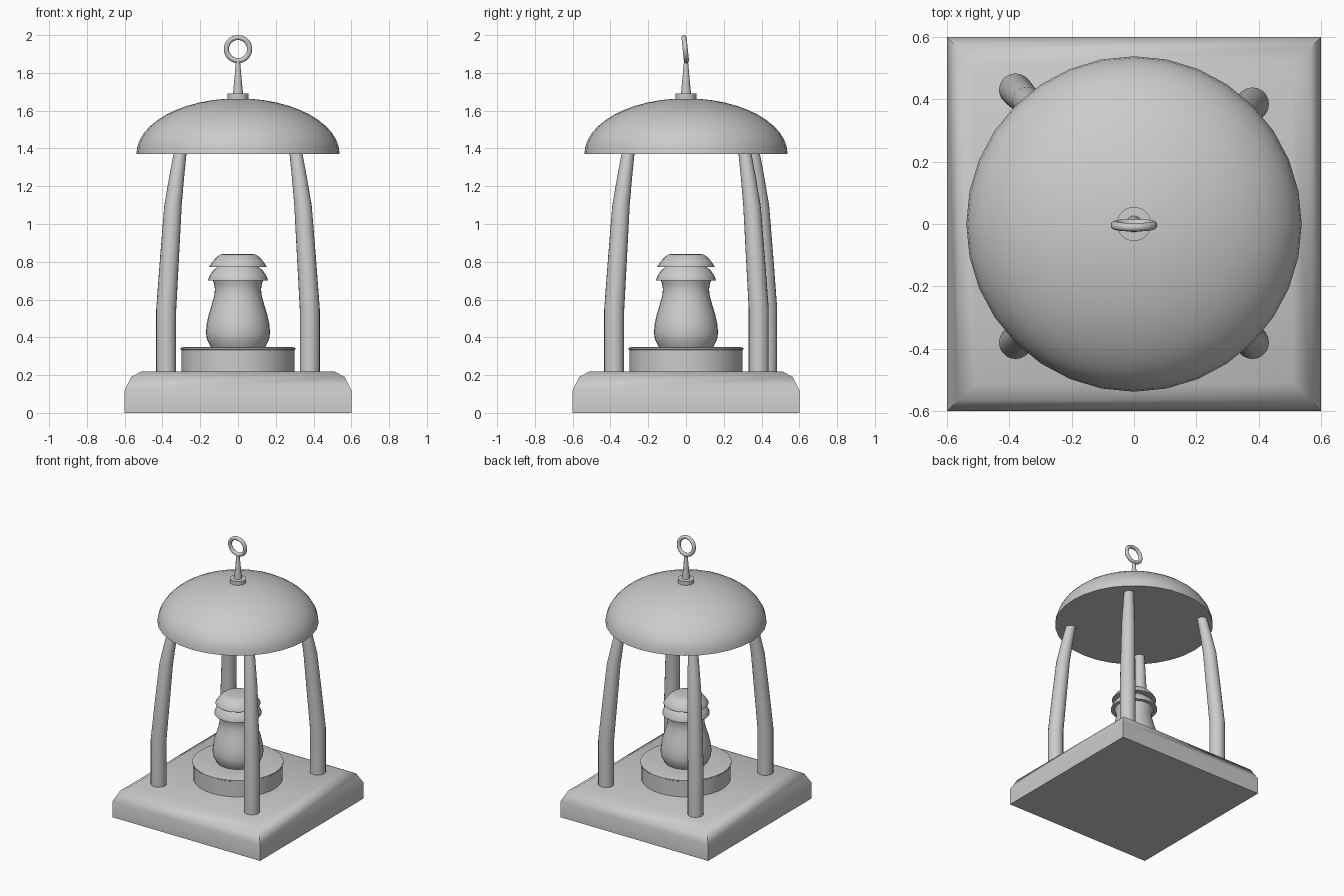
import bpy, bmesh, math
from mathutils import Vector

if "Cube" in bpy.data.objects:
    bpy.data.objects.remove(bpy.data.objects["Cube"])


def finish(bm, name, angle=40):
    bmesh.ops.recalc_face_normals(bm, faces=bm.faces)
    me = bpy.data.meshes.new(name)
    bm.to_mesh(me)
    bm.free()
    ob = bpy.data.objects.new(name, me)
    bpy.context.collection.objects.link(ob)
    bpy.ops.object.select_all(action='DESELECT')
    ob.select_set(True)
    bpy.context.view_layer.objects.active = ob
    bpy.ops.object.shade_smooth_by_angle(angle=math.radians(angle))
    return ob


def loft(name, rings, n=32, turn=0.0, angle=40):
    """Capped tube through rings given as (centre, radius)."""
    bm = bmesh.new()
    loops = []
    for c, r in rings:
        loops.append([bm.verts.new(Vector(c) + Vector((
            r * math.cos(turn + math.tau * i / n),
            r * math.sin(turn + math.tau * i / n), 0))) for i in range(n)])
    for a, b in zip(loops, loops[1:]):
        for i in range(n):
            j = (i + 1) % n
            bm.faces.new((a[i], a[j], b[j], b[i]))
    bm.faces.new(loops[0])
    bm.faces.new(loops[-1])
    return finish(bm, name, angle)


def lathe(name, profile, **kw):
    return loft(name, [((0, 0, z), r) for r, z in profile], **kw)


# Square base with a chamfered upper edge
s = math.sqrt(2)
lathe("base", [(h * s, z) for h, z in
      [(0.6, 0), (0.6, 0.12), (0.565, 0.19), (0.51, 0.22)]],
      n=4, turn=math.pi / 4, angle=50)

# Round pedestal with a thin lip
lathe("pedestal", [(0.298, 0.2), (0.298, 0.332), (0.304, 0.336),
                   (0.304, 0.344), (0.29, 0.348), (0.2, 0.35)], n=40)

# Central lamp body with two flared collars
lathe("lamp_body", [(0.14, 0.34), (0.15, 0.36), (0.165, 0.39), (0.17, 0.425),
                    (0.166, 0.47), (0.155, 0.52), (0.138, 0.575), (0.126, 0.62),
                    (0.122, 0.655), (0.126, 0.68), (0.133, 0.702)])
lathe("lower_collar", [(0.158, 0.70), (0.158, 0.705), (0.148, 0.73),
                       (0.13, 0.755), (0.11, 0.772), (0.105, 0.785)])
lathe("upper_collar", [(0.15, 0.773), (0.15, 0.778), (0.133, 0.803),
                       (0.11, 0.828), (0.095, 0.838), (0.07, 0.842)])

# Four bent, tapering posts; the back left one stands slightly further back
post = [(0.38, 0.2, 0.053), (0.38, 0.55, 0.053), (0.362, 0.83, 0.05),
        (0.344, 1.1, 0.046), (0.326, 1.24, 0.04), (0.306, 1.38, 0.034)]
for label, sx, sy, dy in [("front_left", -1, -1, 0), ("front_right", 1, -1, 0),
                          ("back_right", 1, 1, 0.005), ("back_left", -1, 1, 0.05)]:
    loft(label + "_post", [((sx * d, sy * d + dy, z), r) for d, z, r in post], n=20)

# Half-ellipsoid roof with flat underside
dome = [(0.538 * math.cos(t), 1.37 + 0.295 * math.sin(t))
        for t in [math.pi / 2 * k / 12 for k in range(12)]]
lathe("roof", dome + [(0.005, 1.665)], n=32)

# Finial: foot, spike and hanging ring
lathe("finial_foot", [(0.055, 1.65), (0.055, 1.69), (0.02, 1.692)], n=24)
lathe("finial_spike", [(0.027, 1.685), (0.019, 1.77), (0.01, 1.87)], n=16)
bpy.ops.mesh.primitive_torus_add(
    location=(0, -0.004, 1.926), rotation=(math.radians(96), 0, 0),
    major_radius=0.0615, minor_radius=0.0135, major_segments=32, minor_segments=12)
ring = bpy.context.object
ring.name = "hanging_ring"
bpy.ops.object.shade_smooth_by_angle(angle=math.radians(60))
